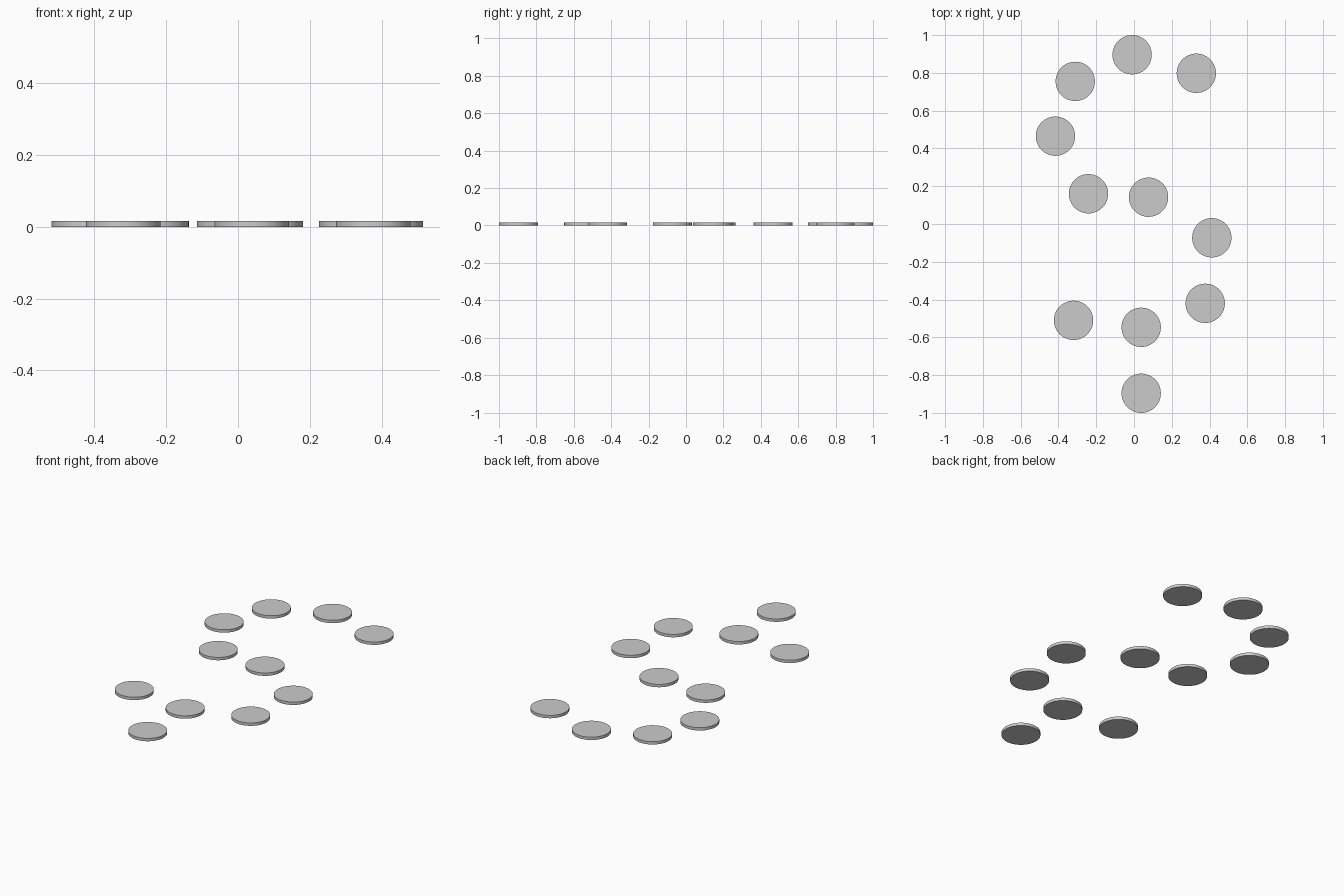
import bpy

if "Cube" in bpy.data.objects:
    bpy.data.objects.remove(bpy.data.objects["Cube"])

RADIUS = 0.104
HEIGHT = 0.017

# Disc centres along the stepping path, then the two side discs
centres = [
    (0.33, 0.798), (-0.01, 0.896), (-0.311, 0.755), (-0.416, 0.465),
    (-0.241, 0.16), (0.077, 0.142), (0.412, -0.073), (0.377, -0.42),
    (0.038, -0.547), (-0.32, -0.51), (0.038, -0.89 - 0.006),
]


def stepping_disc(index, x, y):
    bpy.ops.mesh.primitive_cylinder_add(
        vertices=64, radius=RADIUS, depth=HEIGHT,
        location=(x, y, HEIGHT / 2))
    disc = bpy.context.object
    disc.name = f"stepping_disc_{index}"
    bpy.ops.object.shade_smooth_by_angle()


# Flat round discs laid on the ground
for i, (x, y) in enumerate(centres, 1):
    stepping_disc(i, x, y)
